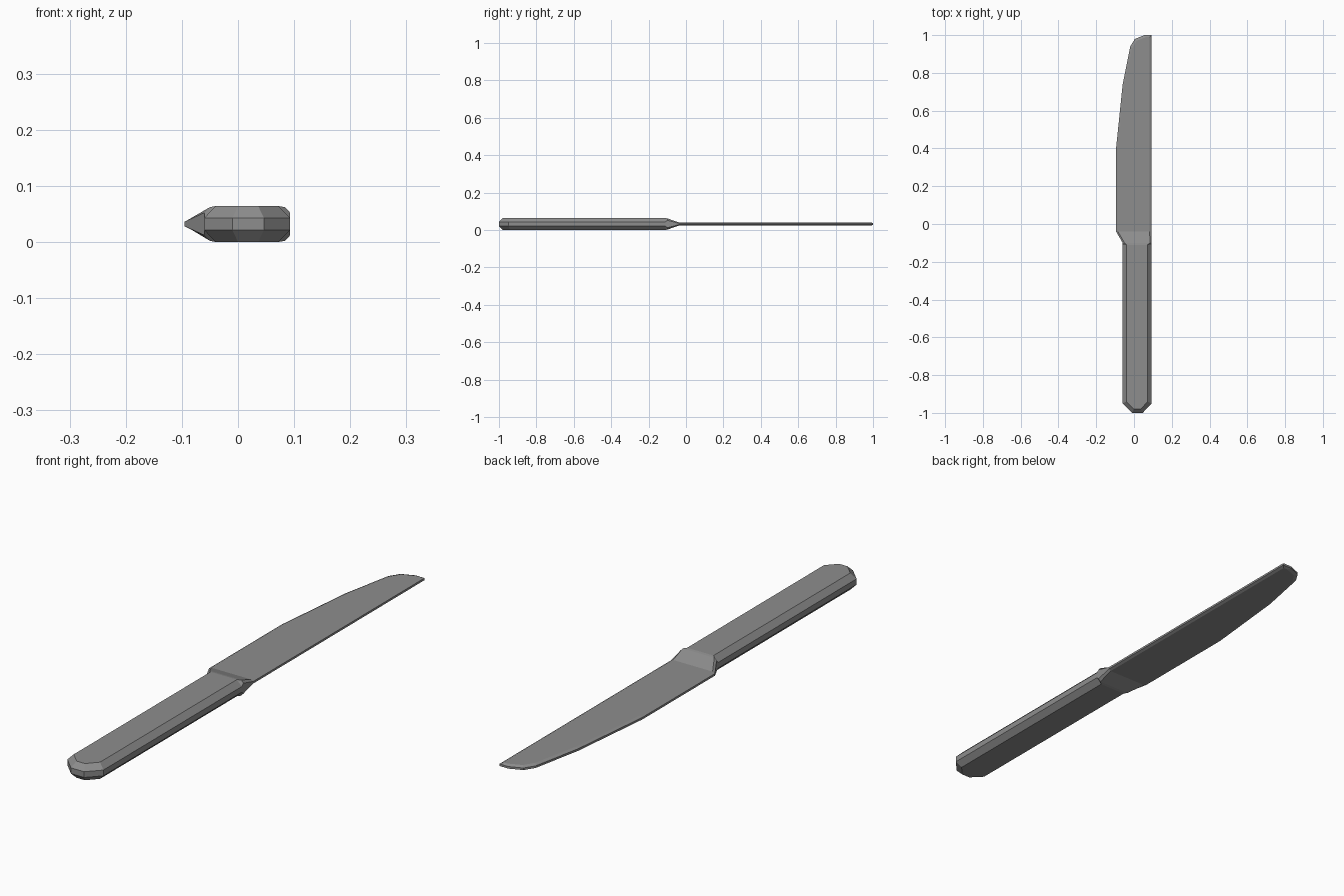
import bpy
import bmesh

cube = bpy.data.objects.get("Cube")
if cube:
    bpy.data.objects.remove(cube, do_unlink=True)

MID = 0.032    # height of the centre plane
SPINE = 0.093  # straight back edge of the knife

steel = bpy.data.materials.new("steel grey")
steel.use_nodes = True
colour = (0.27, 0.27, 0.27, 1)
steel.diffuse_color = colour
steel.node_tree.nodes["Principled BSDF"].inputs["Base Color"].default_value = colour


def ring(bm, outer, inner, side, half):
    """Eight-sided section; outer and inner are (y, left x, right x)."""
    oy, ol, o_r = outer
    iy, il, ir = inner
    pts = [(il, iy, half), (ol, oy, side), (ol, oy, -side), (il, iy, -half),
           (ir, iy, -half), (o_r, oy, -side), (o_r, oy, side), (ir, iy, half)]
    return [bm.verts.new((x, y, MID + z)) for x, y, z in pts]


def loft(name, sections, cap=None):
    """Skin consecutive sections; cap is the index of a closed end."""
    bm = bmesh.new()
    rings = [ring(bm, *s) for s in sections]
    for a, b in zip(rings, rings[1:]):
        for i in range(8):
            j = (i + 1) % 8
            bm.faces.new((a[i], a[j], b[j], b[i]))
    if cap is not None:
        r = rings[cap]
        for i in range(3):
            bm.faces.new((r[i], r[i + 1], r[6 - i], r[7 - i]))
    bmesh.ops.recalc_face_normals(bm, faces=bm.faces)
    # open shells: make sure the top points up
    top = max(bm.faces, key=lambda f: abs(f.normal.z) * f.calc_area()
              * (f.calc_center_median().z > MID))
    if top.normal.z < 0:
        bmesh.ops.reverse_faces(bm, faces=bm.faces)
    mesh = bpy.data.meshes.new(name)
    bm.to_mesh(mesh)
    bm.free()
    mesh.materials.append(steel)
    obj = bpy.data.objects.new(name, mesh)
    bpy.context.collection.objects.link(obj)
    return obj


# Handle: chamfered bar with a clipped butt
handle = [
    ((-1.0, -0.01, 0.046), (-0.98, 0.0, 0.036), 0.011, MID),
    ((-0.95, -0.06, SPINE), (-0.94, -0.04, 0.072), 0.011, MID),
    ((-0.11, -0.06, SPINE), (-0.11, -0.04, 0.072), 0.011, MID),
]
neck = ((-0.1, -0.06, SPINE), (-0.1, -0.05, 0.084), 0.02, 0.03)

# Blade: cutting edge outline as (y, x), with a narrow bevel all round
edge = [(-0.04, -0.095), (0.4, -0.095), (0.74, -0.06),
        (0.94, -0.02), (0.98, 0.005), (1.0, 0.055)]
blade = []
for y, x in edge:
    drop = 0.01 if y > 0.9 else 0
    blade.append(((y, x, SPINE), (y - drop, x + 0.01, SPINE - 0.01), 0.004, 0.009))

loft("handle", handle + [neck], cap=0)
loft("bolster", [neck, blade[0]])
loft("blade", blade, cap=-1)
